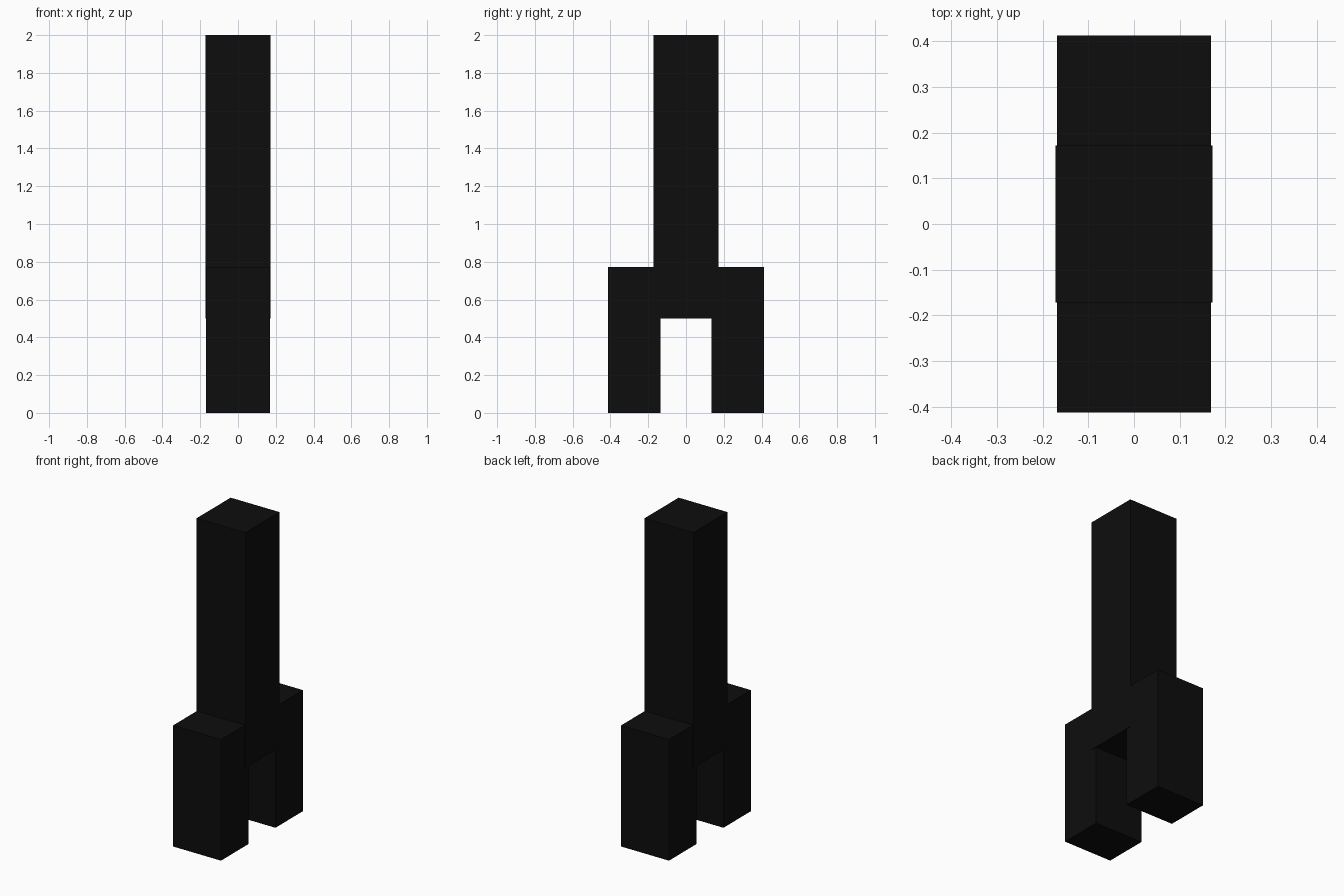
import bpy

if "Cube" in bpy.data.objects:
    bpy.data.objects.remove(bpy.data.objects["Cube"])

# Single near-black finish
black = bpy.data.materials.new("matte black")
black.diffuse_color = (0.004, 0.004, 0.004, 1)
black.use_nodes = True
black.node_tree.nodes["Principled BSDF"].inputs["Base Color"].default_value = black.diffuse_color


def box(name, low, high):
    """Add a box spanning two opposite corners."""
    centre = [(a + b) / 2 for a, b in zip(low, high)]
    bpy.ops.mesh.primitive_cube_add(size=1, location=centre)
    obj = bpy.context.object
    obj.name = name
    obj.scale = [b - a for a, b in zip(low, high)]
    bpy.ops.object.transform_apply(location=False, rotation=False, scale=True)
    obj.data.materials.append(black)
    return obj


# Tall central column
box("column", (-0.172, -0.172, 0.5), (0.172, 0.172, 2.0))

# Two legs straddling the column, front and back
box("front_leg", (-0.169, -0.413, 0), (0.169, -0.136, 0.772))
box("back_leg", (-0.169, 0.136, 0), (0.169, 0.413, 0.772))
